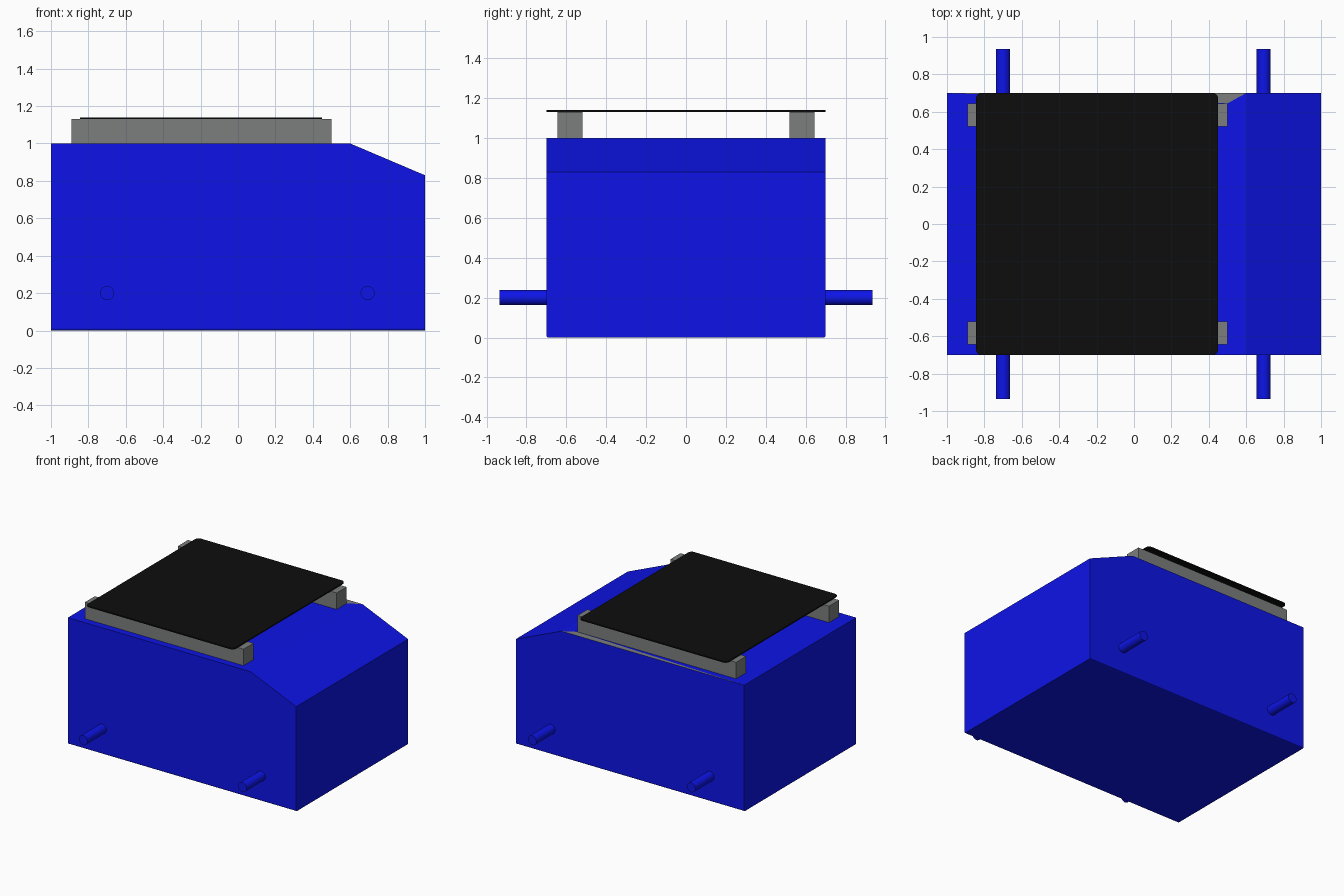
import bpy, bmesh, math
from mathutils import Matrix

if "Cube" in bpy.data.objects:
    bpy.data.objects.remove(bpy.data.objects["Cube"])


def material(name, colour):
    m = bpy.data.materials.new(name)
    m.diffuse_color = (*colour, 1)
    m.use_nodes = True
    m.node_tree.nodes["Principled BSDF"].inputs["Base Color"].default_value = m.diffuse_color
    return m


def finish(name, bm, *mats):
    bmesh.ops.recalc_face_normals(bm, faces=bm.faces)
    me = bpy.data.meshes.new(name)
    bm.to_mesh(me)
    bm.free()
    ob = bpy.data.objects.new(name, me)
    bpy.context.collection.objects.link(ob)
    for m in mats:
        me.materials.append(m)
    return ob


def box(x0, x1, y0, y1, z0, z1):
    bm = bmesh.new()
    size = Matrix.Diagonal((x1 - x0, y1 - y0, z1 - z0, 1))
    move = Matrix.Translation(((x0 + x1) / 2, (y0 + y1) / 2, (z0 + z1) / 2))
    bmesh.ops.create_cube(bm, size=1, matrix=move @ size)
    return bm


blue = material("blue", (0.004, 0.007, 0.8))
black = material("black", (0.004, 0.004, 0.004))
grey = material("grey", (0.2, 0.21, 0.21))

# Body: side profile extruded across y, sloped at the right end
profile = [(-1, 0), (1, 0), (1, 0.83), (0.6, 1), (-1, 1)]
bm = bmesh.new()
near, far = [[bm.verts.new((x, y, z)) for x, z in profile] for y in (-0.7, 0.7)]
bm.faces.new(near)
bm.faces.new(far)
for i in range(4):
    if i != 3:
        bm.faces.new((near[i], near[i + 1], far[i + 1], far[i]))
bm.faces.new((near[4], near[0], far[0], far[4]))

# Top of the body, with a grey sliver along the back edge
inner = bm.verts.new((0.5, 0.645, 1))
bm.faces.new((near[3], far[3], inner, far[4], near[4]))
sliver = bm.faces.new((far[3], far[4], inner))
sliver.material_index = 1

# Slightly eased lower long edges
low = [e for e in bm.edges if all(v.co.z == 0 for v in e.verts)
       and e.verts[0].co.y == e.verts[1].co.y]
bmesh.ops.bevel(bm, geom=low, offset=0.01, segments=2, profile=0.5, affect='EDGES')
finish("body", bm, blue, grey)

# Axles through the body
for name, x in (("rear_axle", -0.7), ("front_axle", 0.693)):
    bm = bmesh.new()
    bmesh.ops.create_cone(
        bm, cap_ends=True, segments=32, radius1=0.0375, radius2=0.0375, depth=1.87,
        matrix=Matrix.Translation((x, 0, 0.2)) @ Matrix.Rotation(math.pi / 2, 4, 'X'))
    axle = finish(name, bm, blue)
    bpy.context.view_layer.objects.active = axle
    axle.select_set(True)
    bpy.ops.object.shade_smooth_by_angle(angle=math.radians(40))
    axle.select_set(False)

# Roof rails
for name, s in (("near_rail", -1), ("far_rail", 1)):
    ys = sorted((s * 0.52, s * 0.645))
    finish(name, box(-0.89, 0.5, *ys, 1, 1.13), grey)

# Thin roof panel with rounded corners
bm = box(-0.845, 0.45, -0.7, 0.7, 1.13, 1.14)
upright = [e for e in bm.edges if abs(e.verts[0].co.z - e.verts[1].co.z) > 0.005]
bmesh.ops.bevel(bm, geom=upright, offset=0.03, segments=5, profile=0.5, affect='EDGES')
finish("roof_panel", bm, black)
